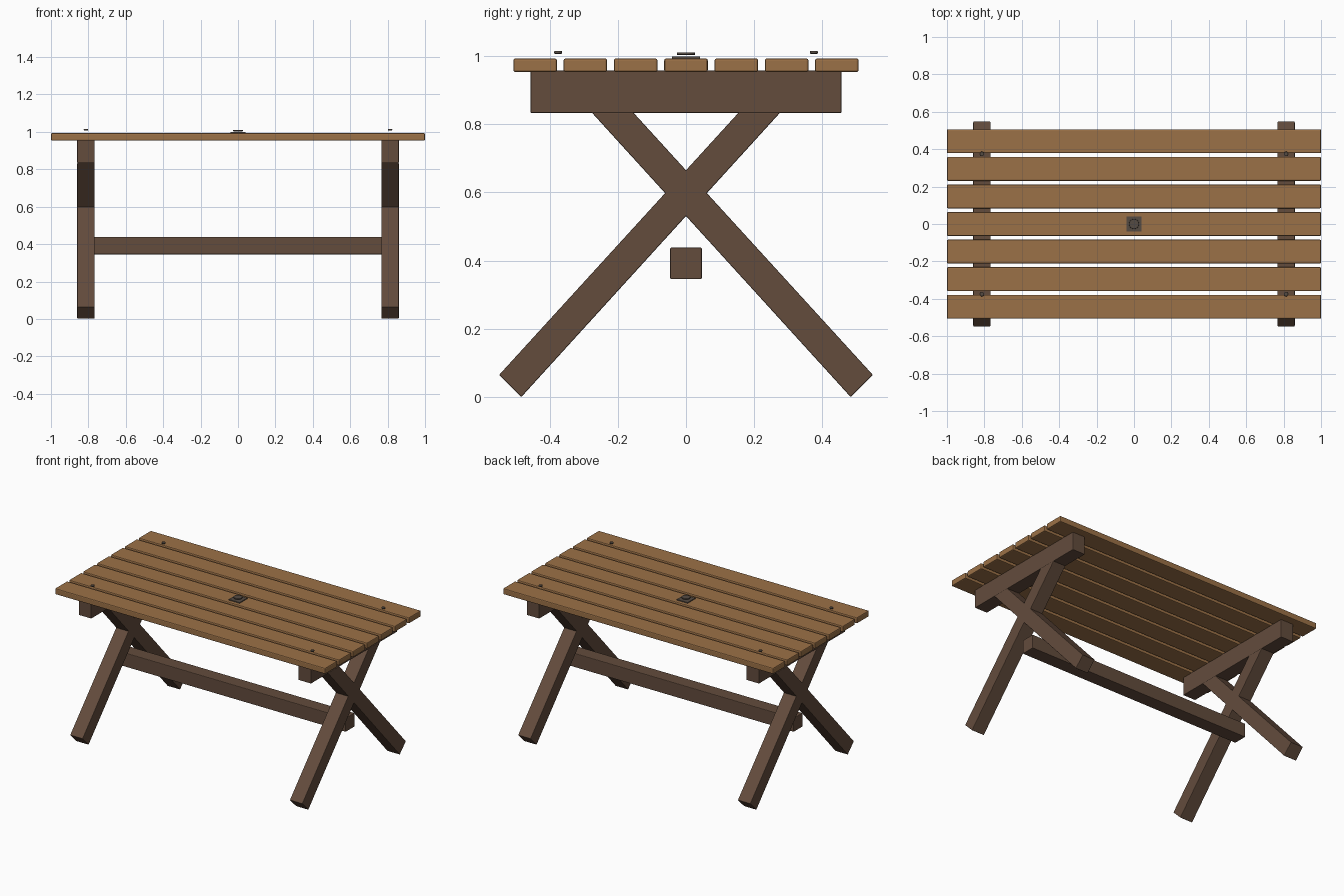
import bpy
import bmesh
from mathutils import Matrix

default = bpy.data.objects.get("Cube")
if default:
    bpy.data.objects.remove(default, do_unlink=True)


def material(name, colour):
    mat = bpy.data.materials.new(name)
    mat.use_nodes = True
    mat.diffuse_color = colour
    mat.node_tree.nodes["Principled BSDF"].inputs["Base Color"].default_value = colour
    return mat


PLANK_WOOD = material("warm plank wood", (0.33, 0.165, 0.063, 1))
FRAME_WOOD = material("dark frame wood", (0.125, 0.072, 0.046, 1))
METAL = material("dark metal", (0.09, 0.07, 0.055, 1))


def finish(name, bm, mat, bevel):
    bmesh.ops.recalc_face_normals(bm, faces=bm.faces)
    mesh = bpy.data.meshes.new(name)
    bm.to_mesh(mesh)
    bm.free()
    mesh.materials.append(mat)
    obj = bpy.data.objects.new(name, mesh)
    bpy.context.collection.objects.link(obj)
    if bevel:
        mod = obj.modifiers.new("soft edges", 'BEVEL')
        mod.width = bevel
        mod.segments = 2
        mod.limit_method = 'ANGLE'
    return obj


def box(name, centre, size, mat, bevel):
    bm = bmesh.new()
    bmesh.ops.create_cube(bm, size=1, matrix=Matrix.Diagonal((*size, 1)))
    obj = finish(name, bm, mat, bevel)
    obj.location = centre
    return obj


def disc(name, centre, radius, height, bevel):
    bm = bmesh.new()
    bmesh.ops.create_cone(bm, cap_ends=True, segments=24, radius1=radius,
                          radius2=radius, depth=height)
    obj = finish(name, bm, METAL, bevel)
    obj.location = centre
    return obj


def leg(name, x, width, lean):
    # Side profile with a square-cut foot, trimmed level under the bearer
    profile = [(-0.483, 0), (-0.548, 0.065), (0.155, 0.835), (0.277, 0.835)]
    bm = bmesh.new()
    face = bm.faces.new([bm.verts.new((x - width / 2, lean * y, z))
                         for y, z in profile])
    grown = bmesh.ops.extrude_face_region(bm, geom=[face])["geom"]
    bmesh.ops.translate(bm, vec=(width, 0, 0),
                        verts=[v for v in grown if isinstance(v, bmesh.types.BMVert)])
    return finish(name, bm, FRAME_WOOD, 0.003)


# Table top planks
for i in range(7):
    box(f"top_plank_{i + 1}", (0, (i - 3) * 0.1475, 0.973), (2, 0.128, 0.04),
        PLANK_WOOD, 0.006)

# Crossed legs, bearers and bolt heads at each end
TRESTLE_X = 0.813
for side, sx in (("left", 1), ("right", -1)):
    x = sx * TRESTLE_X
    box(f"{side}_bearer", (x, 0, 0.895), (0.093, 0.912, 0.124), FRAME_WOOD, 0.003)
    for end, lean in (("front", 1), ("back", -1)):
        leg(f"{side}_{end}_leg", x, 0.093, lean)
        disc(f"{side}_{end}_bolt", (x, -lean * 0.375, 1.011), 0.012, 0.009, 0.003)

# Long stretcher beam between the trestles
box("stretcher", (0, 0, 0.392), (1.66, 0.093, 0.093), FRAME_WOOD, 0.004)

# Parasol hole plate and cap
box("parasol_plate", (0, 0, 0.995), (0.082, 0.082, 0.008), METAL, 0.002)
disc("parasol_cap", (0, 0, 1.007), 0.027, 0.008, 0.003)
